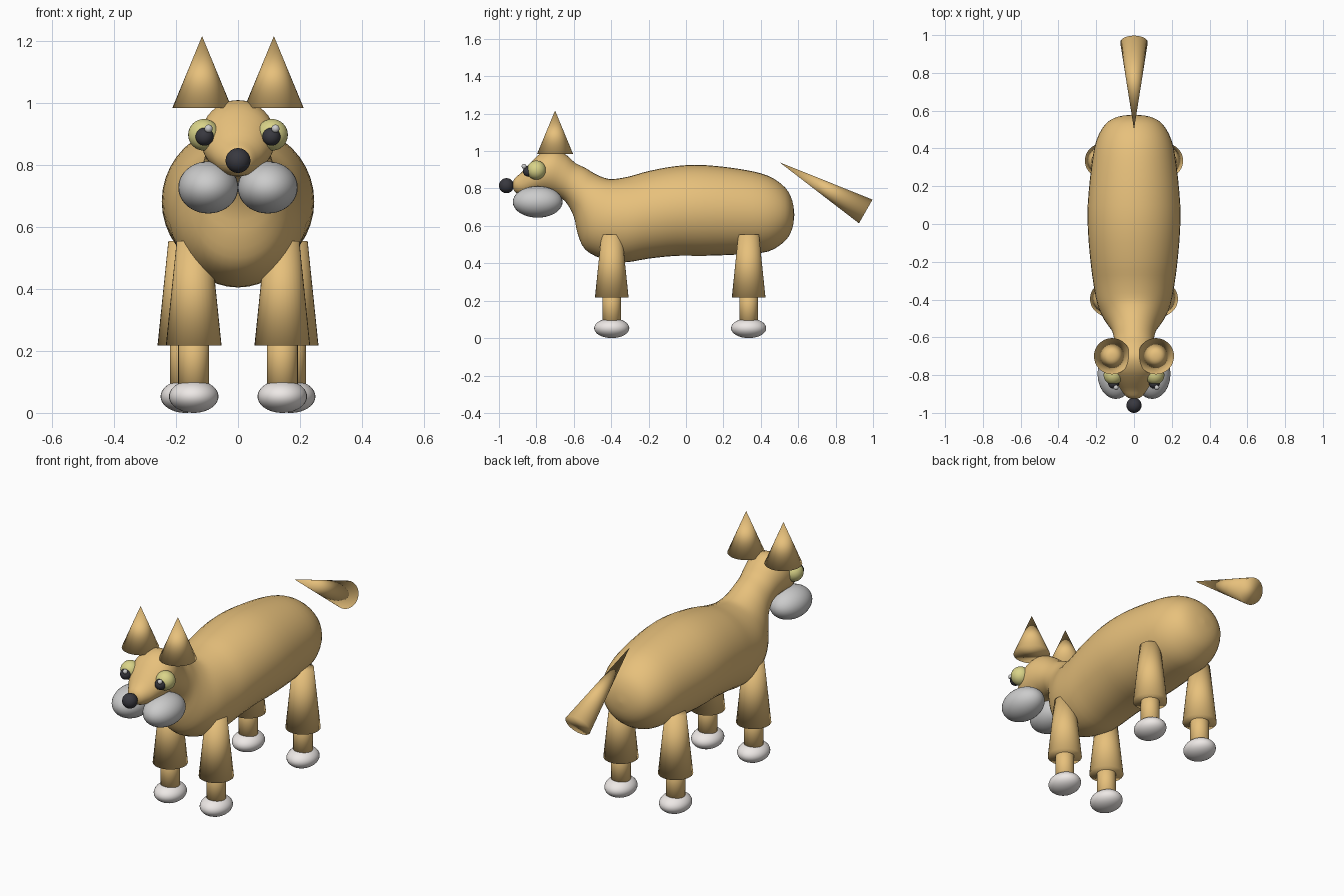
import bpy, bmesh, math
from mathutils import Vector, Matrix

if "Cube" in bpy.data.objects:
    bpy.data.objects.remove(bpy.data.objects["Cube"])


def material(name, rgb):
    m = bpy.data.materials.new(name)
    m.diffuse_color = (*rgb, 1)
    m.use_nodes = True
    m.node_tree.nodes["Principled BSDF"].inputs["Base Color"].default_value = m.diffuse_color
    return m


FUR = material("fur", (0.80, 0.53, 0.20))
WHITE = material("white", (0.85, 0.81, 0.79))
YELLOW = material("yellow", (0.70, 0.66, 0.25))
BLACK = material("black", (0.04, 0.04, 0.05))


def finish(name, bm, mat):
    bmesh.ops.recalc_face_normals(bm, faces=bm.faces)
    for f in bm.faces:
        f.smooth = True
    mesh = bpy.data.meshes.new(name)
    bm.to_mesh(mesh)
    bm.free()
    if mat:
        mesh.materials.append(mat)
    ob = bpy.data.objects.new(name, mesh)
    bpy.context.collection.objects.link(ob)
    return ob


def ball(name, centre, radii, mat=None):
    bm = bmesh.new()
    m = Matrix.Translation(centre) @ Matrix.Diagonal((*radii, 1))
    bmesh.ops.create_uvsphere(bm, u_segments=32, v_segments=20, radius=1, matrix=m)
    return finish(name, bm, mat)


def cone(name, base, tip, r_base, r_tip, mat):
    base, tip = Vector(base), Vector(tip)
    axis = tip - base
    m = Matrix.Translation((base + tip) / 2) @ axis.to_track_quat('Z', 'Y').to_matrix().to_4x4()
    bm = bmesh.new()
    bmesh.ops.create_cone(bm, cap_ends=True, segments=32, radius1=r_base,
                          radius2=r_tip, depth=axis.length, matrix=m)
    return finish(name, bm, mat)


# Body, neck and head: top (y, z), bottom (y, z), half width, from rump to snout
SECTIONS = [
    (.579, .665, .579, .655, .005), (.568, .735, .568, .585, .085),
    (.53, .805, .53, .52, .15), (.44, .867, .44, .463, .20),
    (.30, .902, .30, .448, .226), (.10, .925, .10, .44, .245),
    (-.05, .92, -.05, .44, .243), (-.20, .893, -.20, .425, .23),
    (-.30, .865, -.33, .405, .215), (-.39, .85, -.45, .425, .195),
    (-.44, .858, -.54, .475, .165), (-.49, .88, -.58, .56, .135),
    (-.535, .908, -.60, .65, .115), (-.59, .935, -.645, .73, .105),
    (-.635, .975, -.70, .76, .11), (-.70, 1.01, -.75, .768, .12),
    (-.77, .992, -.80, .768, .118), (-.83, .94, -.84, .765, .095),
    (-.88, .885, -.88, .765, .067), (-.915, .855, -.915, .782, .04),
    (-.928, .825, -.928, .815, .004)]


def spline(points, steps):
    out = []
    for i in range(len(points) - 1):
        a, b, c, d = (points[min(max(j, 0), len(points) - 1)] for j in range(i - 1, i + 3))
        for s in range(steps):
            t = s / steps
            out.append([.5 * (2 * q + (r - p) * t + (2 * p - 5 * q + 4 * r - u) * t * t
                              + (3 * q - p - 3 * r + u) * t ** 3)
                        for p, q, r, u in zip(a, b, c, d)])
    return out + [list(points[-1])]


bm = bmesh.new()
N = 40
rings = []
for ty, tz, by, bz, w in spline(SECTIONS, 3):
    top, bottom = Vector((0, ty, tz)), Vector((0, by, bz))
    mid, up = (top + bottom) / 2, (top - bottom) / 2
    rings.append([bm.verts.new(mid + up * math.cos(a) + Vector((w * math.sin(a), 0, 0)))
                  for a in (2 * math.pi * k / N for k in range(N))])
for r0, r1 in zip(rings, rings[1:]):
    for k in range(N):
        n = (k + 1) % N
        bm.faces.new((r0[k], r0[n], r1[n], r1[k]))
bm.faces.new(rings[0])
bm.faces.new(rings[-1])
finish("body", bm, FUR)

# Nose and tail
ball("nose", (0, -.96, .815), (.04, .04, .04), BLACK)
cone("tail", (0, .961, .677), (0, .50, .94), .073, 0, FUR)

for side, s in (("left", 1), ("right", -1)):
    # Ears, eyes and cheeks
    cone(f"ear_{side}", (s * .116, -.70, .985), (s * .116, -.70, 1.217), .096, 0, FUR)
    ball(f"eye_{side}", (s * .11, -.80, .898), (.051, .051, .051), YELLOW)
    ball(f"pupil_{side}", (s * .108, -.843, .892), (.029, .029, .029), BLACK)
    ball(f"eye_glint_{side}", (s * .108 + .013, -.866, .918), (.013, .013, .013))
    ball(f"cheek_{side}", (s * .096, -.793, .728), (.097, .133, .084))
    # Legs and paws
    for end, x, y in (("front", .143, -.397), ("rear", .17, .335)):
        cone(f"{end}_thigh_{side}", (s * x, y, .217), (s * x, y, .555), .09, .055, FUR)
        cone(f"{end}_shin_{side}", (s * x, y, .05), (s * x, y, .30), .05, .05, FUR)
        ball(f"{end}_paw_{side}", (s * x, y, .053), (.08, .094, .053), WHITE)
